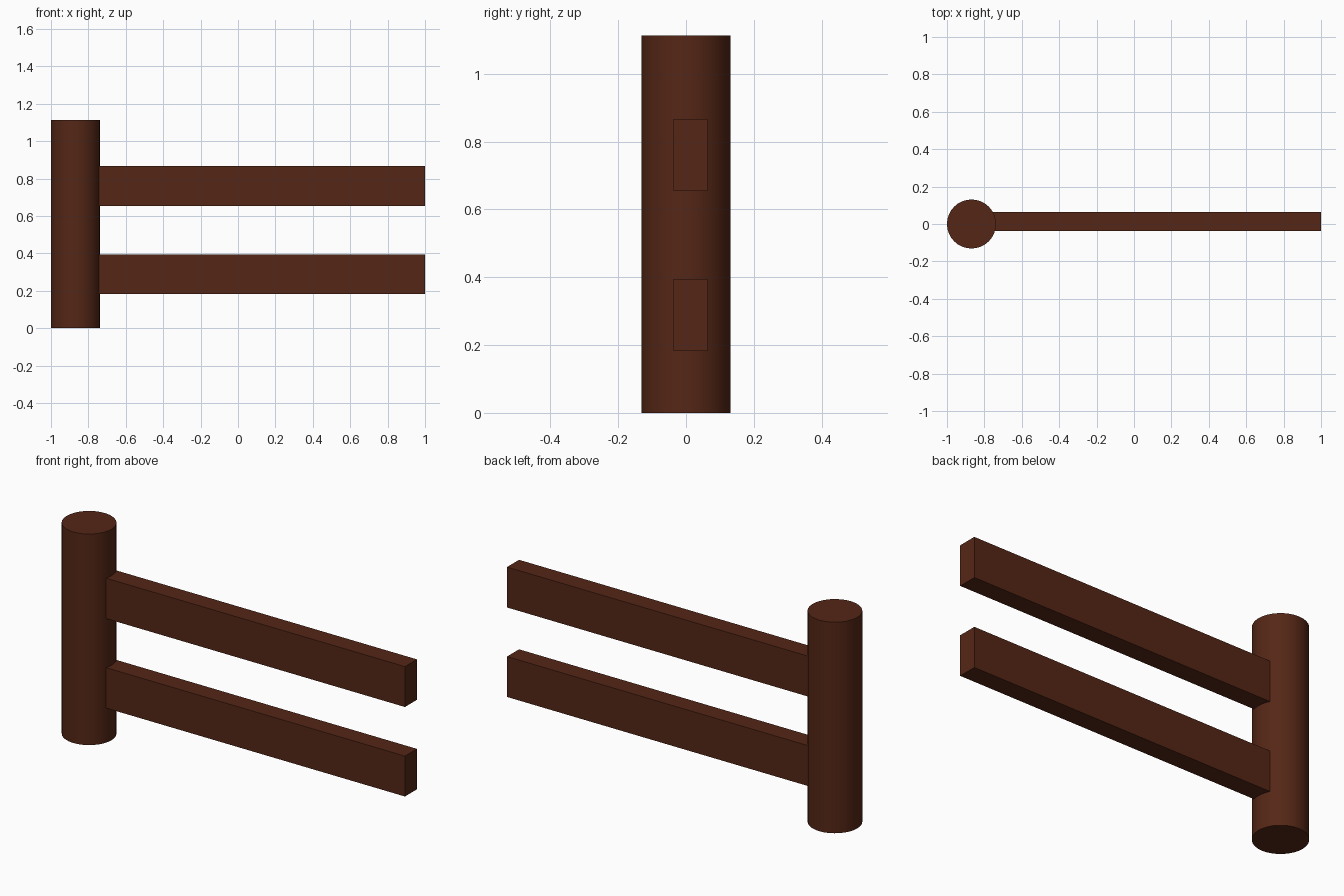
import bpy

if "Cube" in bpy.data.objects:
    bpy.data.objects.remove(bpy.data.objects["Cube"])

wood = bpy.data.materials.new("dark_wood")
wood.diffuse_color = (0.09, 0.02, 0.008, 1)
wood.use_nodes = True
wood.node_tree.nodes["Principled BSDF"].inputs["Base Color"].default_value = wood.diffuse_color

POST_X, POST_R, POST_H = -0.869, 0.131, 1.113

# Round upright post
bpy.ops.mesh.primitive_cylinder_add(vertices=32, radius=POST_R, depth=POST_H,
                                    location=(POST_X, 0, POST_H / 2))
post = bpy.context.object
post.name = "post"
post.data.materials.append(wood)
bpy.ops.object.shade_smooth_by_angle()


def rail(name, z0, z1):
    """Rectangular rail running from inside the post to the open end."""
    x0, x1, y0, y1 = POST_X, 1.0, -0.037, 0.063
    bpy.ops.mesh.primitive_cube_add(
        size=1, location=((x0 + x1) / 2, (y0 + y1) / 2, (z0 + z1) / 2))
    ob = bpy.context.object
    ob.name = name
    ob.scale = (x1 - x0, y1 - y0, z1 - z0)
    bpy.ops.object.transform_apply(location=False, rotation=False, scale=True)
    ob.data.materials.append(wood)


# Two horizontal rails
rail("lower_rail", 0.182, 0.395)
rail("upper_rail", 0.654, 0.867)
